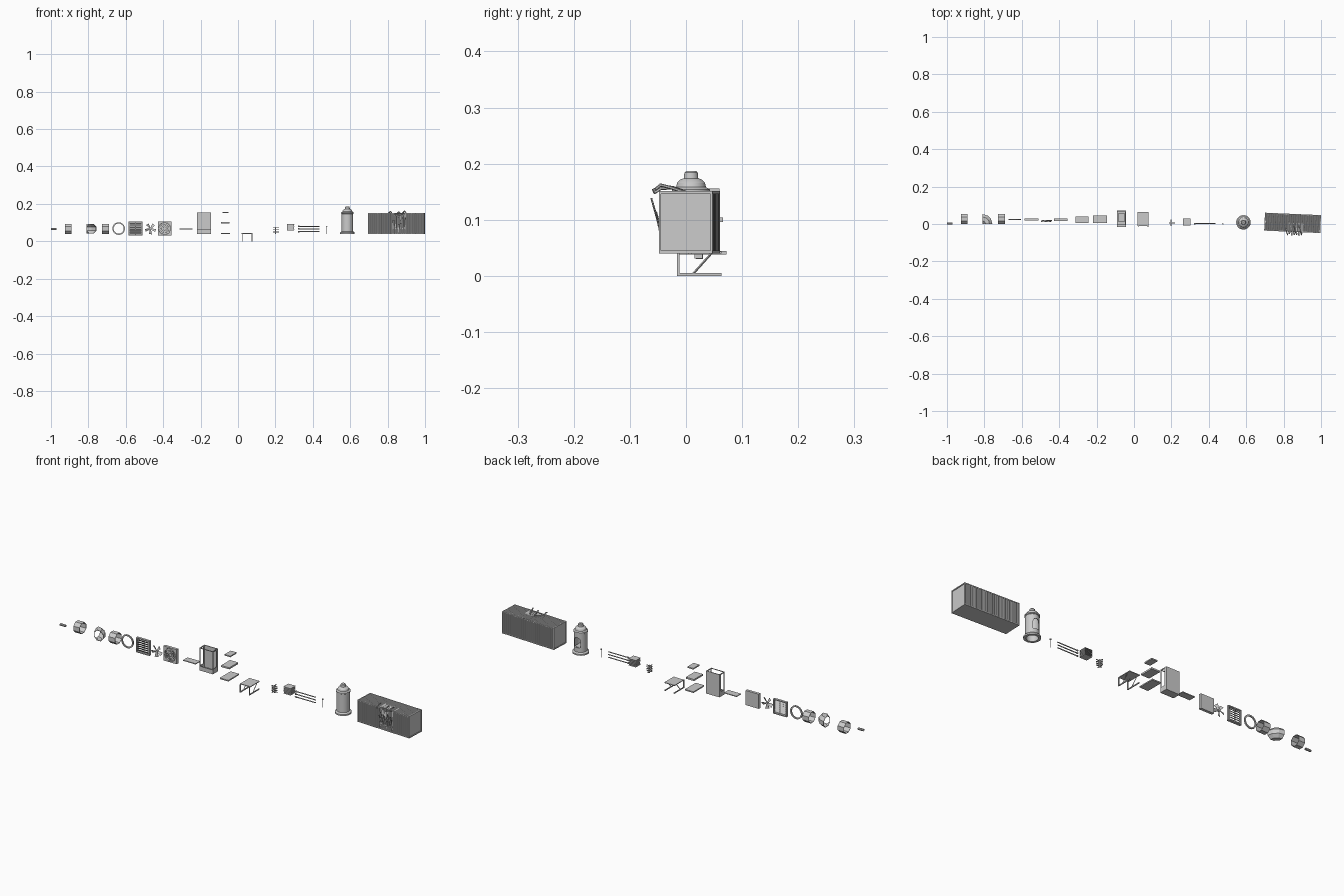
import bpy, bmesh, math
from mathutils import Vector, Matrix

if "Cube" in bpy.data.objects:
    bpy.data.objects.remove(bpy.data.objects["Cube"])


def mesh_obj(name, bm):
    bmesh.ops.recalc_face_normals(bm, faces=bm.faces)
    me = bpy.data.meshes.new(name)
    bm.to_mesh(me)
    bm.free()
    ob = bpy.data.objects.new(name, me)
    bpy.context.collection.objects.link(ob)
    return ob


def add_box(bm, x0, x1, y0, y1, z0, z1, rot=None):
    c = Vector(((x0 + x1) / 2, (y0 + y1) / 2, (z0 + z1) / 2))
    m = Matrix.Translation(c) @ (rot or Matrix()) @ Matrix.Diagonal((x1 - x0, y1 - y0, z1 - z0, 1))
    bmesh.ops.create_cube(bm, size=1, matrix=m)


def boxes(name, *bs):
    bm = bmesh.new()
    for b in bs:
        add_box(bm, *b)
    return mesh_obj(name, bm)


def loft(name, rings, caps=True, loop=False):
    bm = bmesh.new()
    vs = [[bm.verts.new(p) for p in r] for r in rings]
    n = len(vs[0])
    for a, b in zip(vs, vs[1:] + (vs[:1] if loop else [])):
        for i in range(n):
            bm.faces.new((a[i], a[(i + 1) % n], b[(i + 1) % n], b[i]))
    if caps and not loop:
        bm.faces.new(vs[0])
        bm.faces.new(vs[-1])
    return mesh_obj(name, bm)


def circle(c, r, u, v, n, off=0.0):
    c, u, v = Vector(c), Vector(u), Vector(v)
    return [c + r * (math.cos(t) * u + math.sin(t) * v)
            for t in (2 * math.pi * (i + off) / n for i in range(n))]


def rod(name, pts, r, n=6):
    pts = [Vector(p) for p in pts]
    rings = []
    for i, p in enumerate(pts):
        d = (pts[min(i + 1, len(pts) - 1)] - pts[max(i - 1, 0)]).normalized()
        u = d.orthogonal().normalized() if abs(d.x) > 0.9 else d.cross(Vector((1, 0, 0))).normalized()
        rings.append(circle(p, r, u, d.cross(u), n))
    return loft(name, rings)


X, Y, Z = (1, 0, 0), (0, 1, 0), (0, 0, 1)


def hollow(name, prof, c, n, axis):
    # closed (radius, height) profile turned round an axis
    u, v = {'x': (Y, Z), 'y': (X, Z), 'z': (X, Y)}[axis]
    a = Vector({'x': X, 'y': Y, 'z': Z}[axis])
    return loft(name, [circle(Vector(c) + a * h, r, u, v, n, 0.5) for r, h in prof], loop=True)


# small pipe and the straight ducts
hollow("small_pipe", [(.006, 0), (.006, .03), (.004, .03), (.004, 0)], (-1, .003, .066), 8, 'x')
for nm, x0, w in (("duct_long", -.925, .035), ("duct_short", -.728, .037)):
    hollow(nm, [(.029, 0), (.029, w), (.027, w), (.027, 0)], (x0, .027, .067), 8, 'x')

# duct elbow: octagon swung a quarter turn about its own edge
rings = []
for k in range(4):
    t = k * math.pi / 6
    d = Vector((math.sin(t), math.cos(t), 0))
    rings.append(circle(Vector((-.81, 0, .067)) + d * .027, .028, d, Z, 8, 0.5))
elbow = loft("duct_elbow", rings, caps=False)
elbow.modifiers.new("wall", 'SOLIDIFY').thickness = .002

# gasket ring
hollow("flange_ring", [(.034, 0), (.034, .006), (.027, .006), (.027, 0)], (-.638, .022, .068), 16, 'y')

# square louvre
cx = -.548
parts = [(cx - .037, cx - .032, .018, .03, .03, .105), (cx + .032, cx + .037, .018, .03, .03, .105),
         (cx - .032, cx + .032, .018, .03, .03, .035), (cx - .032, cx + .032, .018, .03, .1, .105),
         (cx - .002, cx + .002, .026, .029, .035, .1)]
for i in range(6):
    z = .042 + i * .0102
    parts.append((cx - .032, cx + .032, .021, .0225, z - .005, z + .005, Matrix.Rotation(.6, 4, 'X')))
boxes("louvre", *parts)

# fan blades
bm = bmesh.new()
for i in range(5):
    t = 2 * math.pi * i / 5 + .3
    m = Matrix.Translation((-.468, .016, .067)) @ Matrix.Rotation(t, 4, 'Y')
    pts = [(.004, -.002, -.003), (.028, -.005, -.009), (.030, .004, .007), (.004, .002, .003)]
    low = [bm.verts.new(m @ Vector(p)) for p in pts]
    top = [bm.verts.new(m @ (Vector(p) + Vector((0, .0015, 0)))) for p in pts]
    bm.faces.new(low)
    bm.faces.new(top)
    for k in range(4):
        bm.faces.new((low[k], low[(k + 1) % 4], top[(k + 1) % 4], top[k]))
mesh_obj("fan_blades", bm)
loft("fan_hub", [circle((-.468, y, .067), .006, X, Z, 10) for y in (.012, .022)])

# fan housing: square plate with round opening, guard rings and back plate
cx, cz = -.392, .068


def square(y):
    out = []
    for i in range(24):
        t = 2 * math.pi * i / 24
        s = .037 / max(abs(math.cos(t)), abs(math.sin(t)))
        out.append(Vector((cx + s * math.cos(t), y, cz + s * math.sin(t))))
    return out


loft("fan_housing", [square(.015), square(.028), circle((cx, .028, cz), .032, X, Z, 24),
                     circle((cx, .015, cz), .032, X, Z, 24)], loop=True)
boxes("fan_housing_back", (cx - .037, cx + .037, .027, .029, cz - .037, cz + .037))
for r in (.01, .017, .024, .031):
    hollow("guard_ring", [(r, 0), (r, .0015), (r - .0015, .0015), (r - .0015, 0)], (cx, .016, cz), 24, 'y')

# flat panel
boxes("loose_panel", (-.312, -.242, .005, .04, .064, .068))

# open cabinet
parts = [(-.22, -.145, .042, .046, .04, .155), (-.22, -.145, .005, .042, .04, .044),
         (-.22, -.145, .005, .008, .044, .062), (-.22, -.145, .005, .008, .152, .155)]
for x in (-.22, -.148):
    parts += [(x, x + .003, .008, .042, .044, .065), (x, x + .003, .005, .01, .062, .152),
              (x, x + .003, .008, .042, .150, .155), (x, x + .003, .034, .042, .065, .150)]
boxes("cabinet_frame", *parts)

# stacked plates
boxes("lower_tray", (-.092, -.044, -.015, .072, .038, .044))
boxes("middle_tray", (-.091, -.045, -.006, .066, .096, .104))
boxes("top_plate", (-.083, -.05, .01, .06, .15, .156))

# wall bracket
boxes("bracket_top", (.02, .078, -.012, .063, .04, .0435))
for x in (.023, .075):
    boxes("bracket_leg", (x - .002, x + .002, -.016, -.012, 0, .042),
          (x - .002, x + .002, -.016, .063, 0, .005))
    rod("bracket_brace", [(x, .012, .003), (x, .046, .041)], .002, 4)

# rung rack
parts = [(.199, .203, .004, .01, .038, .077)]
for i in range(4):
    z = .044 + i * .009
    parts += [(.186, .218, .003, .007, z, z + .003), (.196, .2, -.01, .025, z, z + .003)]
boxes("rung_rack", *parts)

# finned block
parts = [(.263, .3, -.004, .024, .059, .091)]
for i in range(6):
    z = .057 + i * .0066
    parts.append((.261, .302, -.009, .03, z, z + .002))
boxes("finned_block", *parts)

# rods and pin
for i, z in enumerate((.08, .066, .052)):
    rod("rod_%d" % i, [(.32, .002, z), (.435, .002, z)], .0025)
    rod("rod_tip_%d" % i, [(.32, .002, z), (.328, .002, z)], .004)
rod("pin_shaft", [(.475, .001, .04), (.475, .001, .078)], .0015)
rod("pin_head", [(.475, .001, .078), (.475, .001, .083)], .004)

# domed canister: hollow turned body with arched opening at the back
prof = [(.039, .04), (.039, .047), (.036, .051), (.031, .053), (.031, .146), (.034, .148), (.034, .154),
        (.027, .158), (.025, .166), (.019, .172), (.013, .174), (.012, .184), (.009, .187),
        (.001, .187), (.001, .163), (.022, .158), (.027, .146), (.027, .04)]
canister = hollow("canister_body", prof, (.585, .009, 0), 24, 'z')
arch = [(-.017, .075), (.017, .075), (.017, .11), (.012, .122), (0, .127), (-.012, .122), (-.017, .11)]
cutter = loft("canister_cutter", [[Vector((.585 + x, y, z)) for x, z in arch] for y in (.015, .06)])
cutter.hide_render = True
cutter.hide_viewport = True
cutter.display_type = 'WIRE'
mod = canister.modifiers.new("opening", 'BOOLEAN')
mod.operation, mod.object, mod.solver = 'DIFFERENCE', cutter, 'EXACT'
with bpy.context.temp_override(object=canister, active_object=canister, selected_objects=[canister],
                               selected_editable_objects=[canister]):
    bpy.ops.object.modifier_apply(modifier="opening")
    bpy.ops.object.shade_smooth_by_angle(angle=math.radians(30))
bpy.data.objects.remove(cutter)
boxes("canister_shelf", (.565, .605, -.012, .03, .07, .074))

# container, built about its own centre then turned
turn = Matrix.Translation((.848, .006, 0)) @ Matrix.Rotation(math.radians(-2.5), 4, 'Z')
L, W, B, T = .15, .048, .04, .151
group = []
edge = [(-L, L, y, y + .004, z, z + .005) for y in (-W, W - .004) for z in (B, T - .005)]
edge += [(x, x + .004, y, y + .004, B, T) for x in (-L, L - .004) for y in (-W, W - .004)]
edge += [(x, x + .004, -W, W, z, z + .005) for x in (-L, L - .004) for z in (B, T - .005)]
group.append(boxes("container_frame", *edge))
group.append(boxes("container_floor", (-L, L, -W, W, B, B + .003)))
group.append(boxes("container_ends", (-L + .002, -L + .004, -W, W, B, T), (L - .005, L - .003, -W, W, B, T)))


def corrugated(name, place, x0=-L, x1=L):
    bm = bmesh.new()
    n = round((x1 - x0) / .003)
    rows = []
    for i in range(n + 1):
        x = x0 + (x1 - x0) * i / n
        d = .0005 if (i // 2) % 2 else .0028
        rows.append([bm.verts.new(p) for p in place(x, d)])
    for a, b in zip(rows, rows[1:]):
        for k in range(len(a) - 1):
            bm.faces.new((a[k], b[k], b[k + 1], a[k + 1]))
    group.append(mesh_obj(name, bm))


def dent(x):
    return max(0, 1 - abs(x - .015) / .04)


corrugated("container_back", lambda x, d: [(x, W - d, B), (x, W - d, T)])
corrugated("container_roof", lambda x, d: [(x, W, T - d), (x, 0, T - d - .002 * dent(x)),
                                           (x, -W, T - d - .012 * dent(x))])
for s, (a, b) in (("left", (-L, -.02)), ("right", (.05, L))):
    corrugated("container_front_" + s, lambda x, d: [(x, -W + d, B), (x, -W + d, T)], a, b)
corrugated("torn_recess", lambda x, d: [(x, -W + d, B), (x, -W + d + .006 * dent(x), .08),
                                        (x, -W + d + .02 * dent(x), T - .012 * dent(x))], -.02, .05)

# torn metal strips peeling away from the front
for i in range(6):
    x = -.022 + i * .013
    lean = .012 + .004 * ((i * 2) % 3)
    top = .115 + .012 * ((i * 5) % 3)
    path = [(-W, .062), (-W - lean * .5, .062 + (top - .062) * .55), (-W - lean, top)]
    group.append(loft("torn_strip_%d" % i, [
        [Vector((x + k * .002, y, z)), Vector((x + .009 + k * .001, y, z)),
         Vector((x + .009 + k * .001, y + .0015, z)), Vector((x + k * .002, y + .0015, z))]
        for k, (y, z) in enumerate(path)]))

# bent rails curling over the roof edge
for i, (x, h) in enumerate(((-.035, .164), (.012, .16), (.04, .166))):
    group.append(rod("bent_rail_%d" % i, [(x - .008, -.01, .15), (x, -.03, .157), (x + .005, -.05, h - .004),
                                          (x + .012, -.066 + i * .004, h - .012)], .003))
for ob in group:
    ob.matrix_world = turn
